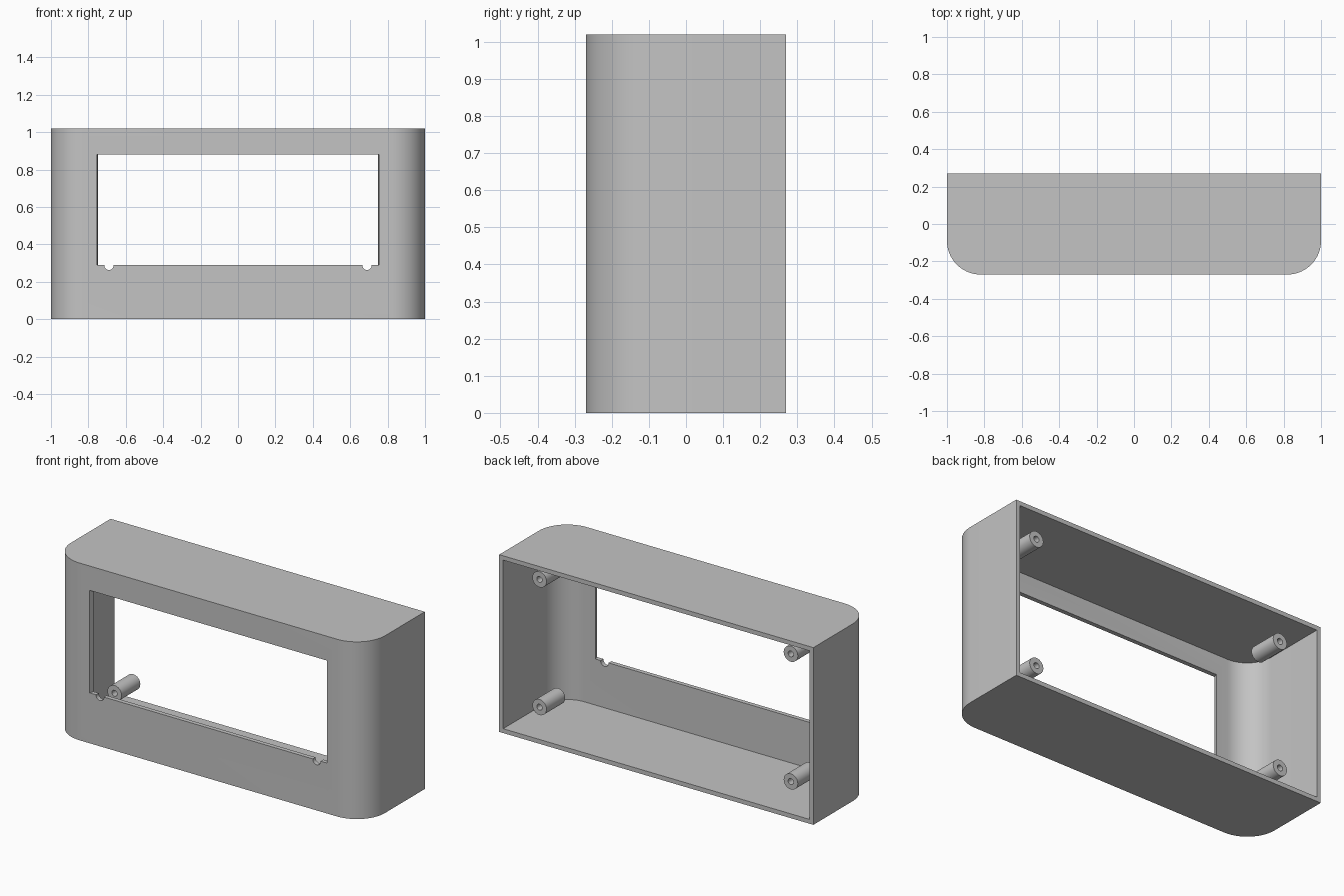
import bpy, bmesh, math
from mathutils import Matrix

cube = bpy.data.objects.get("Cube")
if cube:
    bpy.data.objects.remove(cube, do_unlink=True)

W, D, H = 1.0, 0.27, 1.02      # half width, half depth, height
T, R = 0.025, 0.18             # wall thickness, front corner radius

grey = bpy.data.materials.new("plain grey")
grey.use_nodes = True
grey.diffuse_color = (0.55, 0.55, 0.55, 1)
grey.node_tree.nodes["Principled BSDF"].inputs["Base Color"].default_value = (0.55, 0.55, 0.55, 1)


def finish(name, bm):
    bmesh.ops.recalc_face_normals(bm, faces=bm.faces)
    mesh = bpy.data.meshes.new(name)
    bm.to_mesh(mesh)
    bm.free()
    mesh.materials.append(grey)
    obj = bpy.data.objects.new(name, mesh)
    bpy.context.collection.objects.link(obj)
    return obj


def loft(name, start, end):
    """Closed solid between two matching outlines."""
    bm = bmesh.new()
    a = [bm.verts.new(p) for p in start]
    b = [bm.verts.new(p) for p in end]
    bm.faces.new(a)
    bm.faces.new(b)
    for i in range(len(a)):
        j = (i + 1) % len(a)
        bm.faces.new((a[i], a[j], b[j], b[i]))
    return finish(name, bm)


def rod(name, radius, x, z, y0, y1, sides=32):
    """Cylinder lying along y."""
    bm = bmesh.new()
    place = Matrix.Translation((x, (y0 + y1) / 2, z)) @ Matrix.Rotation(math.pi / 2, 4, "X")
    bmesh.ops.create_cone(bm, cap_ends=True, segments=sides, radius1=radius,
                          radius2=radius, depth=y1 - y0, matrix=place)
    return finish(name, bm)


def activate(obj):
    bpy.ops.object.select_all(action="DESELECT")
    obj.select_set(True)
    bpy.context.view_layer.objects.active = obj


def cut(target, cutter):
    activate(target)
    mod = target.modifiers.new("cut", "BOOLEAN")
    mod.operation, mod.solver, mod.object = "DIFFERENCE", "EXACT", cutter
    bpy.ops.object.modifier_apply(modifier=mod.name)
    bpy.data.objects.remove(cutter, do_unlink=True)


def smooth(obj):
    activate(obj)
    bpy.ops.object.shade_smooth_by_angle(angle=math.radians(30))


def outline(inset, back, z, steps=14):
    """Plan shape with square back corners and round front corners."""
    half, r = W - inset, R - inset
    left = [(-half, back, z)]
    for i in range(steps + 1):
        t = math.pi / 2 * i / steps
        left.append((-W + R - r * math.cos(t), -D + R - r * math.sin(t), z))
    return left + [(-x, y, z) for x, y, z in reversed(left)]


def window(half, y):
    return [(-half, y, 0.29), (half, y, 0.29), (half, y, 0.88), (-half, y, 0.88)]


# Housing, hollow and open at the back
housing = loft("housing", outline(0, D, 0), outline(0, D, H))
cut(housing, loft("cavity", outline(T, D + 0.1, T), outline(T, D + 0.1, H - T)))

# Window with slightly splayed sides and two notches in its sill
cut(housing, loft("window_cutter", window(0.764, -D - 0.03), window(0.74, -D + 0.05)))
for x in (-0.69, 0.69):
    cut(housing, rod("notch_cutter", 0.025, x, 0.288, -D - 0.05, -D + 0.07, 24))
smooth(housing)

# Four hollow screw posts
for side, x in (("right", -0.8), ("left", 0.8)):
    for level, z in (("lower", 0.165), ("upper", 0.9)):
        post = rod(f"{level}_{side}_post", 0.045, x, z, 0.02, 0.19)
        cut(post, rod("bore_cutter", 0.017, x, z, -0.02, 0.23, 24))
        smooth(post)
